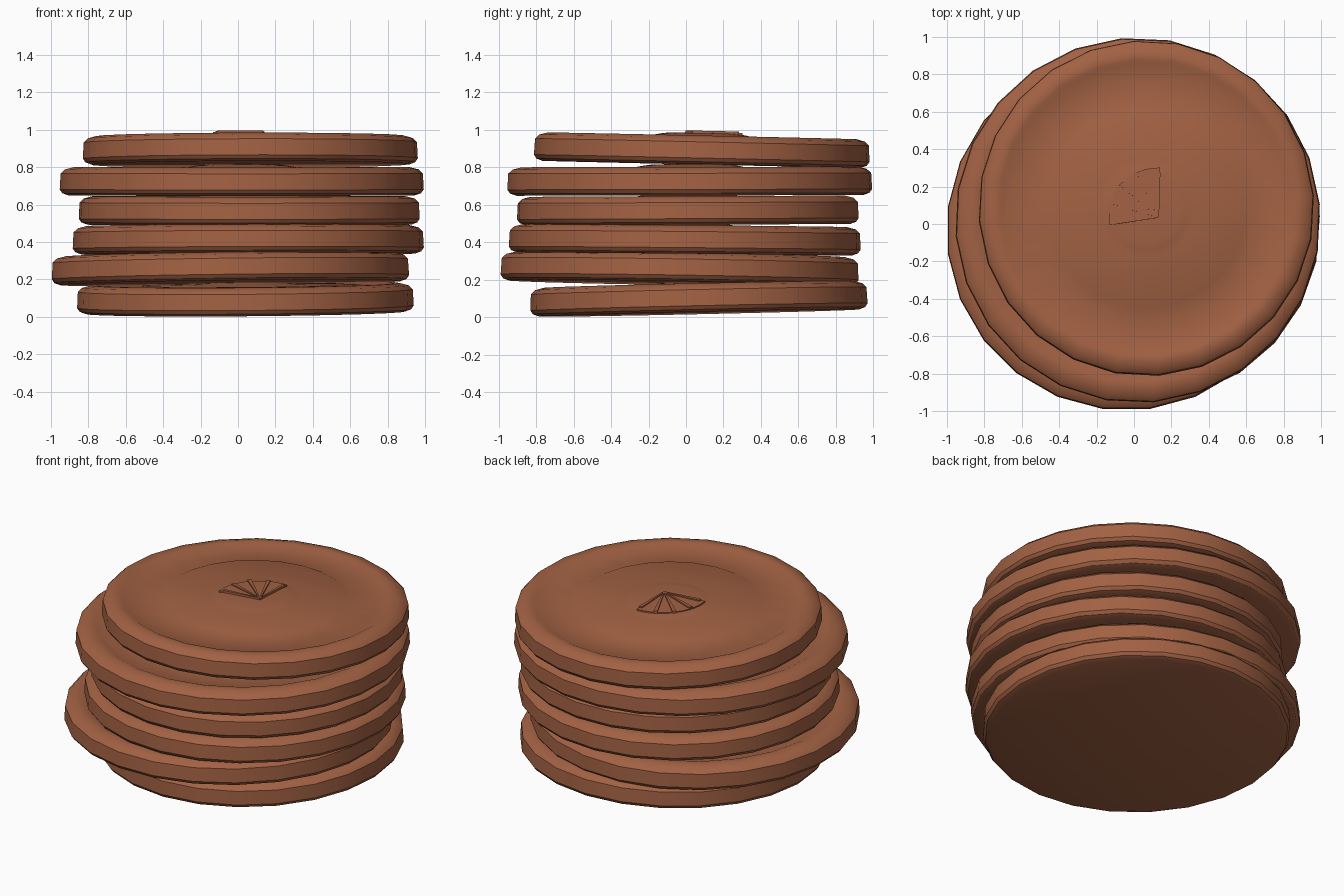
import bpy, bmesh
from math import sin, cos, radians, pi, atan
from mathutils import Matrix, Euler

cube = bpy.data.objects.get("Cube")
if cube:
    bpy.data.objects.remove(cube)

clay = bpy.data.materials.new("brown clay")
clay.use_nodes = True
clay.diffuse_color = (0.36, 0.12, 0.056, 1)
clay.node_tree.nodes["Principled BSDF"].inputs["Base Color"].default_value = clay.diffuse_color

SIDES = 24
# Half cross-section of one disc: (fraction of radius, height)
PROFILE = [(0.95, 0), (0.985, 0.012), (1, 0.032), (0.995, 0.118), (0.97, 0.14),
           (0.92, 0.152), (0.885, 0.152), (0.862, 0.142), (0.615, 0.142),
           (0.598, 0.149), (0.30, 0.151), (0.25, 0.160), (0.2, 0.166)]
DOME = 0.168
APEX = (0.065, -0.05)


def finish(name, bm, matrix):
    bmesh.ops.recalc_face_normals(bm, faces=bm.faces)
    mesh = bpy.data.meshes.new(name)
    bm.to_mesh(mesh)
    bm.free()
    mesh.materials.append(clay)
    ob = bpy.data.objects.new(name, mesh)
    bpy.context.collection.objects.link(ob)
    ob.matrix_world = matrix
    return ob


def lathe_disc(name, radius, turn, matrix):
    bm = bmesh.new()
    rings = []
    for f, z in PROFILE:
        angles = [turn + 2 * pi * i / SIDES for i in range(SIDES)]
        rings.append([bm.verts.new((radius * f * cos(a), radius * f * sin(a), z)) for a in angles])
    for low, high in zip(rings, rings[1:]):
        for i in range(SIDES):
            j = (i + 1) % SIDES
            bm.faces.new((low[i], low[j], high[j], high[i]))
    bm.faces.new(rings[0])
    top = bm.verts.new((0, 0, DOME))
    for i in range(SIDES):
        bm.faces.new((rings[-1][i], rings[-1][(i + 1) % SIDES], top))
    ob = finish(name, bm, matrix)
    bpy.ops.object.select_all(action='DESELECT')
    ob.select_set(True)
    bpy.context.view_layer.objects.active = ob
    bpy.ops.object.shade_smooth_by_angle(angle=radians(30))


def prism(bm, outline, bottom, top):
    low = [bm.verts.new((x, y, bottom)) for x, y in outline]
    high = [bm.verts.new((x, y, top)) for x, y in outline]
    bm.faces.new(low)
    bm.faces.new(high)
    for i in range(len(low)):
        j = (i + 1) % len(low)
        bm.faces.new((low[i], low[j], high[j], high[i]))


def from_apex(degrees, distance):
    a = radians(degrees)
    return (APEX[0] + distance * cos(a), APEX[1] + distance * sin(a))


def fan(name, matrix):
    bm = bmesh.new()
    # Low sector plate
    arc = [from_apex(88 + 101 * i / 10, 0.265) for i in range(11)]
    prism(bm, [APEX] + arc, 0.145, 0.171)
    # Raised tapering rays
    for angle, length in ((187, 0.24), (162, 0.26), (138, 0.27), (114, 0.265), (90, 0.24)):
        prism(bm, [from_apex(angle - 90, 0.003), from_apex(angle - 2.5, length),
                   from_apex(angle + 2.5, length), from_apex(angle + 90, 0.003)], 0.165, 0.179)
    finish(name, bm, matrix)


# Stack from the bottom up: x, y, radius, base height, slope along x, slope along y, turn
STACK = [(0.04, 0.07, 0.90, 0.022, 0.008, 0.022, 0),
         (-0.04, -0.035, 0.963, 0.181, 0.012, -0.016, 7.5),
         (0.055, -0.007, 0.94, 0.336, 0.003, -0.009, 3),
         (0.06, 0.01, 0.915, 0.493, 0, 0.004, 10),
         (0.02, 0.02, 0.977, 0.649, 0, 0.002, 5),
         (0.066, 0.083, 0.898, 0.815, 0.002, -0.022, 4.3)]

for n, (x, y, radius, z, sx, sy, turn) in enumerate(STACK, 1):
    tilt = Euler((atan(sy), -atan(sx), 0)).to_matrix().to_4x4()
    place = Matrix.Translation((x, y, z)) @ tilt
    lathe_disc(f"clay_disc_{n}", radius, radians(turn), place)
    fan(f"fan_relief_{n}", place)
